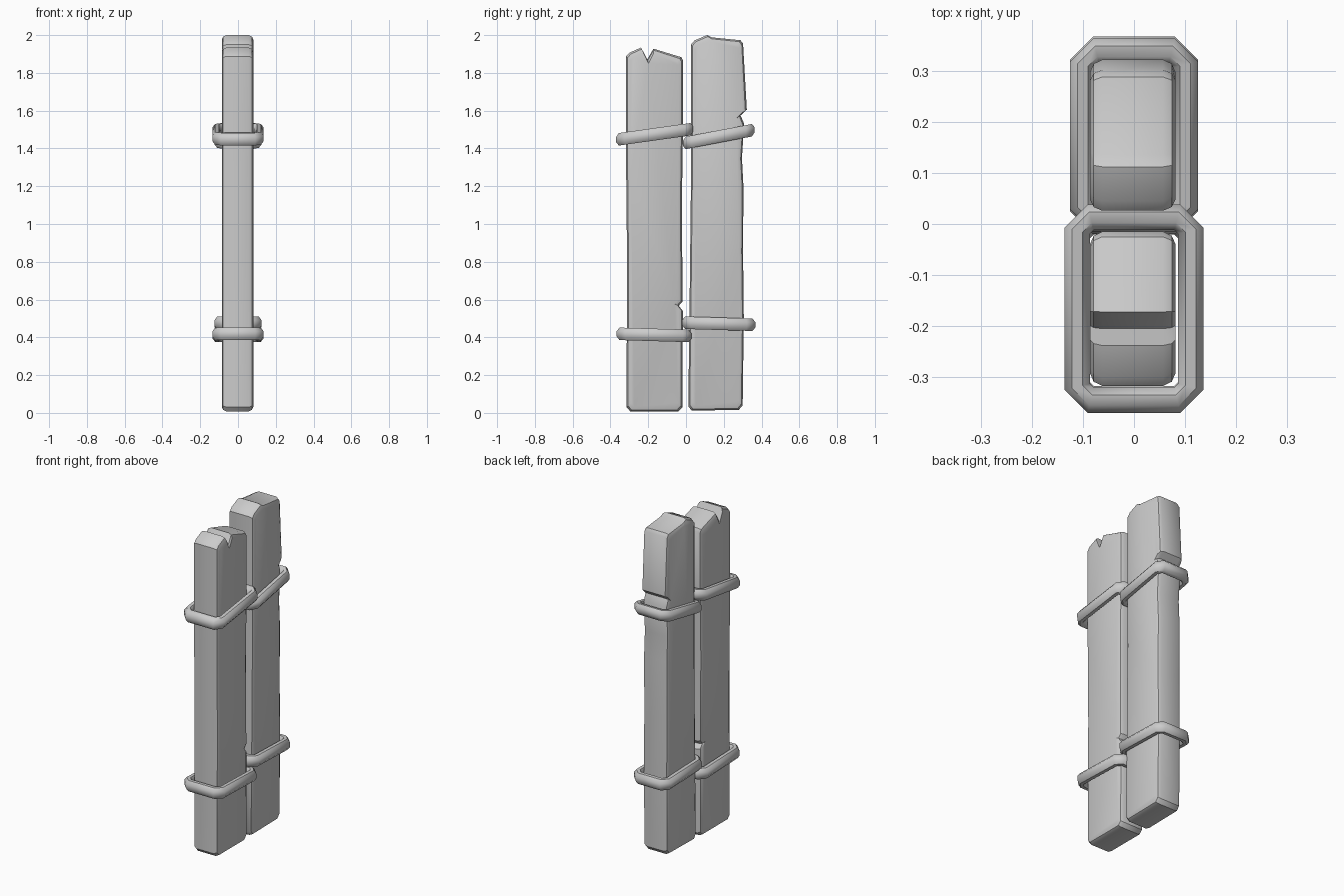
import bpy, bmesh, math

if "Cube" in bpy.data.objects:
    bpy.data.objects.remove(bpy.data.objects["Cube"])


def finish(name, bm, angle):
    bmesh.ops.recalc_face_normals(bm, faces=bm.faces)
    mesh = bpy.data.meshes.new(name)
    bm.to_mesh(mesh)
    bm.free()
    ob = bpy.data.objects.new(name, mesh)
    bpy.context.collection.objects.link(ob)
    bpy.ops.object.select_all(action='DESELECT')
    ob.select_set(True)
    bpy.context.view_layer.objects.active = ob
    bpy.ops.object.shade_smooth_by_angle(angle=math.radians(angle))
    return ob


def plank(name, profile, x0=-0.086, x1=0.081):
    """Side profile (y, z) swept along x with rounded long edges."""
    ys, zs = [p[0] for p in profile], [p[1] for p in profile]
    cy, hy = (min(ys) + max(ys)) / 2, (max(ys) - min(ys)) / 2
    cz, hz = (min(zs) + max(zs)) / 2, (max(zs) - min(zs)) / 2
    steps = [(0, 0.024), (0.007, 0.008), (0.024, 0)]
    layers = [(x0 + a, d) for a, d in steps] + [(x1 - a, d) for a, d in reversed(steps)]
    bm = bmesh.new()
    rings = [[bm.verts.new((x, cy + (y - cy) * (1 - d / hy), cz + (z - cz) * (1 - d / hz)))
              for y, z in profile] for x, d in layers]
    n = len(profile)
    for a, b in zip(rings, rings[1:]):
        for i in range(n):
            j = (i + 1) % n
            bm.faces.new((a[i], a[j], b[j], b[i]))
    bm.faces.new(rings[0])
    bm.faces.new(rings[-1])
    return finish(name, bm, 35)


def band(name, y0, y1, hx, z, slope, wall=0.025, tall=0.033, sides=8):
    """Chamfered rectangular hoop, leaning along y."""
    cy, hy = (y0 + y1) / 2, (y1 - y0) / 2
    bm = bmesh.new()
    loops = []
    for k in range(sides):
        t = 2 * math.pi * (k + 0.5) / sides
        u, v = math.cos(t) / math.cos(math.pi / 8), math.sin(t) / math.cos(math.pi / 8)
        X, Y, c = hx - wall + wall * u, hy - wall + wall * u, 0.026 + 0.019 * u
        pts = [(X, Y - c), (X - c, Y), (c - X, Y), (-X, Y - c),
               (-X, c - Y), (c - X, -Y), (X - c, -Y), (X, c - Y)]
        loops.append([bm.verts.new((px, cy + py, z + slope * py + tall * v)) for px, py in pts])
    for k in range(sides):
        a, b = loops[k], loops[(k + 1) % sides]
        for i in range(8):
            j = (i + 1) % 8
            bm.faces.new((a[i], a[j], b[j], b[i]))
    return finish(name, bm, 50)


# Front plank: V notch in the top, small chip low on its rear edge
plank("front_plank", [
    (-0.315, 0.03), (-0.295, 0.008), (-0.04, 0.008), (-0.018, 0.03),
    (-0.017, 0.54), (-0.038, 0.567), (-0.018, 0.59), (-0.022, 1.1), (-0.016, 1.5),
    (-0.015, 1.865), (-0.025, 1.883), (-0.172, 1.928), (-0.205, 1.872),
    (-0.238, 1.934), (-0.30, 1.907), (-0.317, 1.888), (-0.317, 1.3), (-0.312, 0.8)])

# Rear plank: stepped top, flared head above a notch in its rear edge
plank("rear_plank", [
    (0.012, 0.035), (0.03, 0.012), (0.28, 0.016), (0.30, 0.04),
    (0.306, 0.5), (0.302, 0.85), (0.304, 1.2), (0.296, 1.35), (0.308, 1.53),
    (0.289, 1.575), (0.322, 1.605), (0.302, 1.955), (0.288, 1.973),
    (0.135, 1.988), (0.112, 2.0), (0.045, 1.972), (0.026, 1.95), (0.026, 1.2), (0.018, 0.5)])

# Four tie bands
band("front_upper_band", -0.37, 0.038, 0.136, 1.475, 0.14)
band("front_lower_band", -0.367, 0.029, 0.136, 0.413, -0.03)
band("rear_upper_band", -0.016, 0.363, 0.125, 1.463, 0.19)
band("rear_lower_band", -0.02, 0.367, 0.125, 0.472, -0.03)
